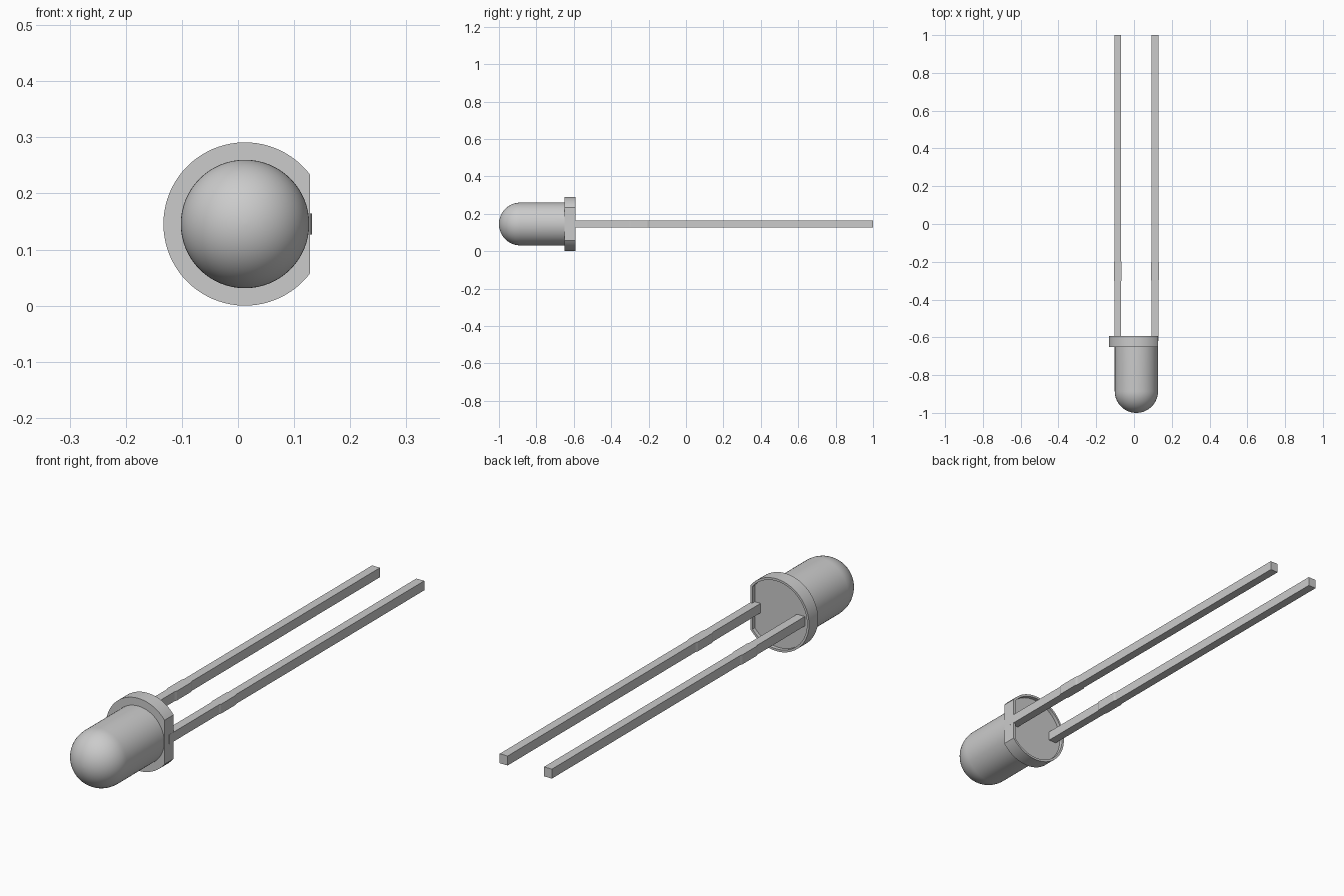
import bpy, bmesh
from math import sin, cos, pi, acos, radians

if "Cube" in bpy.data.objects:
    bpy.data.objects.remove(bpy.data.objects["Cube"])

CX, CZ = 0.0125, 0.1455          # axis of the lamp, running along y
FLANGE_R, LENS_R, FLAT_X = 0.1455, 0.1145, 0.128


def loft(name, rings, smooth=False):
    """Skin a list of equal-length point rings and cap both ends."""
    bm = bmesh.new()
    loops = [[bm.verts.new(p) for p in ring] for ring in rings]
    for a, b in zip(loops, loops[1:]):
        n = len(a)
        for i in range(n):
            j = (i + 1) % n
            bm.faces.new((a[i], a[j], b[j], b[i]))
    bm.faces.new(loops[0][::-1])
    bm.faces.new(loops[-1])
    bmesh.ops.recalc_face_normals(bm, faces=bm.faces)
    mesh = bpy.data.meshes.new(name)
    bm.to_mesh(mesh)
    bm.free()
    obj = bpy.data.objects.new(name, mesh)
    bpy.context.collection.objects.link(obj)
    if smooth:
        bpy.ops.object.select_all(action='DESELECT')
        obj.select_set(True)
        bpy.context.view_layer.objects.active = obj
        bpy.ops.object.shade_smooth_by_angle(angle=radians(30))
    return obj


def circle(r, y, n=64):
    return [(CX + r * cos(2 * pi * i / n), y, CZ + r * sin(2 * pi * i / n))
            for i in range(n)]


def d_outline(inset, y, n=64):
    """Circle with a flat cut on the +x side."""
    r = FLANGE_R - inset
    start = acos((FLAT_X - inset - CX) / r)
    span = 2 * (pi - start)
    return [(CX + r * cos(start + span * i / n), y,
             CZ + r * sin(start + span * i / n)) for i in range(n + 1)]


def rect(x, y, hw, hh=0.019):
    return [(x - hw, y, CZ - hh), (x + hw, y, CZ - hh),
            (x + hw, y, CZ + hh), (x - hw, y, CZ + hh)]


# Lens: hemispherical nose and straight barrel
nose = [pi / 2 * (i + 0.25) / 16.25 for i in range(17)]
lens_rings = [circle(LENS_R * sin(a), -1 + LENS_R * (1 - cos(a))) for a in nose]
lens_rings.append(circle(LENS_R, -0.64))
loft("lens", lens_rings, smooth=True)

# Flange: flat-sided collar with a thin raised rim at the back
loft("flange", [d_outline(0, -0.65), d_outline(0, -0.592),
                d_outline(0.009, -0.592), d_outline(0.009, -0.607)], smooth=True)

# Leads: square wires with a short widened stop section
THIN, WIDE = 0.0175, 0.021
stations = [(-0.62, THIN), (-0.305, THIN), (-0.295, WIDE),
            (-0.205, WIDE), (-0.195, THIN), (1.0, THIN)]
for name, side in (("left_lead", -1), ("right_lead", 1)):
    loft(name, [rect(CX + side * 0.0985, y, hw) for y, hw in stations])
